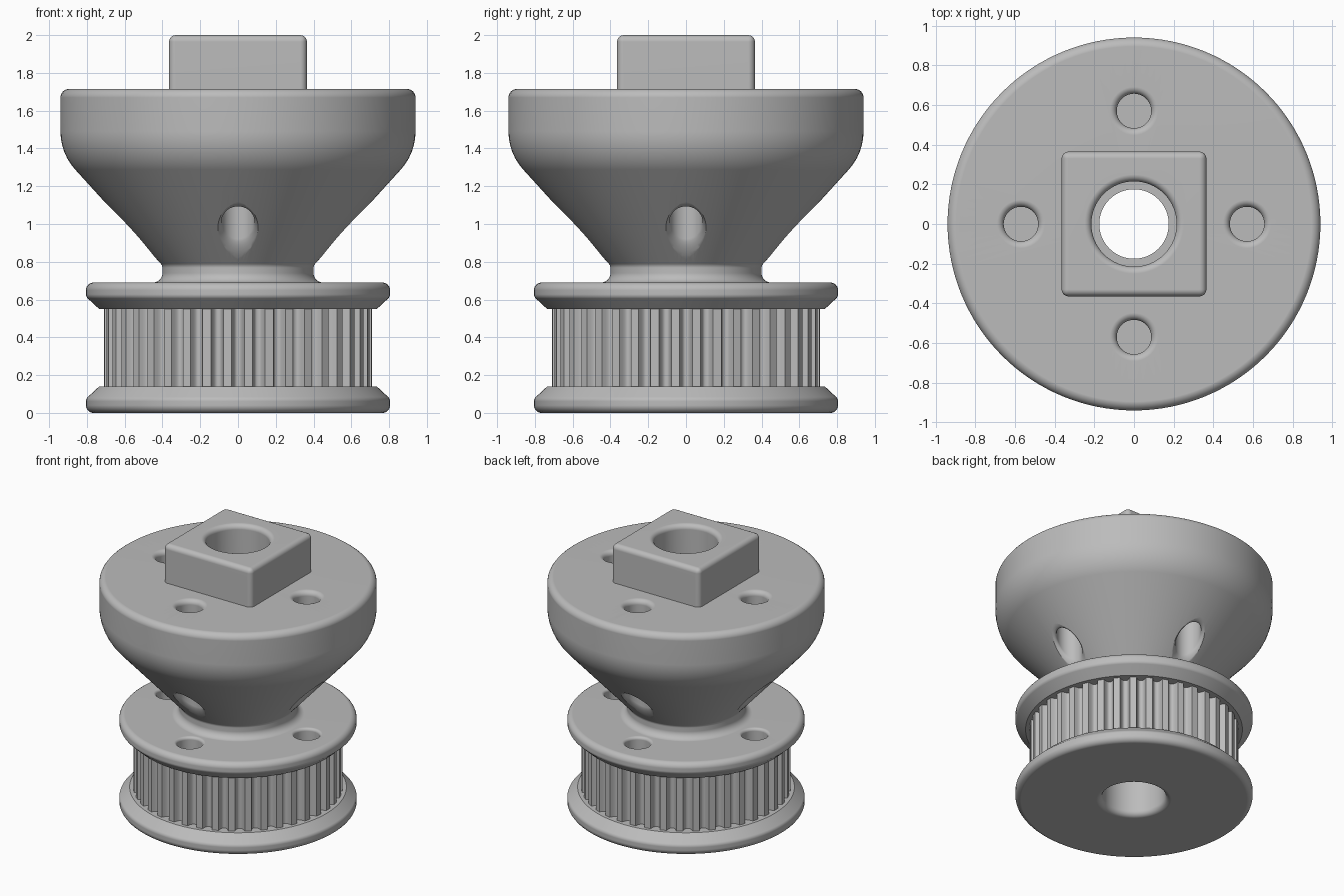
import bpy, bmesh, math
from mathutils import Vector

cube = bpy.data.objects.get("Cube")
if cube:
    bpy.data.objects.remove(cube, do_unlink=True)

grey = bpy.data.materials.new("plain_grey")
grey.use_nodes = True
COLOUR = (0.5, 0.5, 0.5, 1)
grey.diffuse_color = COLOUR
grey.node_tree.nodes["Principled BSDF"].inputs["Base Color"].default_value = COLOUR

HOLE_RADIUS, HOLE_OFFSET = 0.087, 0.57
NECK_R, NECK_Z, SLOPE = 0.40, 0.78, 1.1
TEETH = 40


def finish(name, bm):
    bmesh.ops.recalc_face_normals(bm, faces=bm.faces)
    mesh = bpy.data.meshes.new(name)
    bm.to_mesh(mesh)
    bm.free()
    mesh.materials.append(grey)
    obj = bpy.data.objects.new(name, mesh)
    bpy.context.collection.objects.link(obj)
    return obj


def loft(name, rings, sides=128, centre=0, turn=0):
    """Stack circles (radius, height, tilt) into a solid."""
    bm = bmesh.new()
    loops = []
    for r, z, *tilt in rings:
        loop = []
        for i in range(sides):
            a = math.tau * i / sides
            x, y = r * math.cos(a), r * math.sin(a)
            h = z + (tilt[0] * x if tilt else 0)
            x += centre
            loop.append(bm.verts.new((x * math.cos(turn) - y * math.sin(turn),
                                      x * math.sin(turn) + y * math.cos(turn), h)))
        loops.append(loop)
    for low, high in zip(loops, loops[1:]):
        for i in range(sides):
            j = (i + 1) % sides
            bm.faces.new((low[i], low[j], high[j], high[i]))
    bm.faces.new(loops[0])
    bm.faces.new(loops[-1])
    return finish(name, bm)


def rounded(corners, steps=6):
    """Replace each (r, z, fillet) corner with an arc."""
    out = []
    for i, (r, z, fillet) in enumerate(corners):
        p = Vector((r, z))
        if not fillet:
            out.append((r, z))
            continue
        u = (Vector(corners[i - 1][:2]) - p).normalized()
        v = (Vector(corners[i + 1][:2]) - p).normalized()
        half = u.angle(v) / 2
        reach = fillet / math.tan(half)
        c = p + (u + v).normalized() * fillet / math.sin(half)
        a, b = p + u * reach - c, p + v * reach - c
        for k in range(steps + 1):
            blend = a * (1 - k / steps) + b * (k / steps)
            out.append(tuple(c + blend.normalized() * fillet))
    return out


def flare(r, size, z, side, tilt=0, steps=6):
    """Rounded mouth of a hole, from the surface inward."""
    ts = [math.pi / 2 * k / steps for k in range(steps + 1)]
    return [(r + size * (1 - math.sin(t)), z + side * size * (1 - math.cos(t)), tilt) for t in ts]


# Flanges, neck, cone and drum as one turned body
body = loft("turned_body", rounded([
    (0.3, 0, 0), (0.805, 0, 0.04), (0.805, 0.075, 0.03), (0.735, 0.14, 0),
    (0.60, 0.14, 0), (0.60, 0.55, 0), (0.735, 0.55, 0), (0.805, 0.615, 0.03),
    (0.805, 0.69, 0.04), (NECK_R, 0.69, 0.05), (NECK_R, NECK_Z, 0.03),
    (0.94, NECK_Z + SLOPE * (0.94 - NECK_R), 0.3), (0.94, 1.715, 0.045), (0.3, 1.715, 0)]))

# Toothed belt ring, with rounded grooves
bm = bmesh.new()
pitch = math.tau / TEETH
outline = []
for t in range(TEETH):
    for k in range(-5, 6):
        s = k / 5
        outline.append(((t + 0.3 * s) * pitch, 0.71 - 0.045 * (1 - abs(s) ** 3)))
rows = []
for z in (0.135, 0.555):
    for inner in (False, True):
        rows.append([bm.verts.new((math.cos(a) * (0.45 if inner else r),
                                   math.sin(a) * (0.45 if inner else r), z)) for a, r in outline])
low, low_in, high, high_in = rows
for a, b in ((low, high), (high, high_in), (high_in, low_in), (low_in, low)):
    for i in range(len(outline)):
        j = (i + 1) % len(outline)
        bm.faces.new((a[i], a[j], b[j], b[i]))
belt = finish("toothed_belt_ring", bm)

# Square drive boss
bm = bmesh.new()
bmesh.ops.create_cube(bm, size=1)
for v in bm.verts:
    v.co = (v.co.x * 0.73, v.co.y * 0.73, 1.81 + v.co.z * 0.38)
bmesh.ops.bevel(bm, geom=bm.edges[:], offset=0.035, segments=5, profile=0.5, affect='EDGES')
boss = finish("square_boss", bm)

# Cutters: stepped bore, then four blind holes and four holes through the cone
bore = loft("bore_cutter", [(0.255, -0.1)] + flare(0.215, 0.04, 0, 1) +
            [(0.215, 0.4), (0.175, 0.4), (0.175, 1.4), (0.215, 1.4)] +
            flare(0.215, 0.035, 2.0, -1)[::-1] + [(0.25, 2.1)], sides=64)
flange_cutters, cone_cutters = [], []
cone_z = NECK_Z + SLOPE * (HOLE_OFFSET - NECK_R)
R = HOLE_RADIUS
for q in range(4):
    spot = dict(sides=40, centre=HOLE_OFFSET, turn=q * math.pi / 2)
    flange_cutters.append(loft("flange_hole_cutter", [(R, 0.35)] +
                               flare(R, 0.02, 0.69, -1)[::-1] + [(R + 0.02, 0.72)], **spot))
    cone_cutters.append(loft("cone_hole_cutter", [(R + 0.05, cone_z - 0.06, SLOPE)] +
                             flare(R, 0.05, cone_z, 1, SLOPE) +
                             flare(R, 0.035, 1.715, -1)[::-1] + [(R + 0.035, 1.76)], **spot))


def cut(obj, cutters):
    bpy.context.view_layer.objects.active = obj
    for c in cutters:
        mod = obj.modifiers.new("cut", 'BOOLEAN')
        mod.operation, mod.solver, mod.object = 'DIFFERENCE', 'EXACT', c
        bpy.ops.object.modifier_apply(modifier=mod.name)


cut(body, [bore] + flange_cutters + cone_cutters)
cut(belt, flange_cutters)
cut(boss, [bore])
for c in [bore] + flange_cutters + cone_cutters:
    bpy.data.objects.remove(c, do_unlink=True)

# Smooth shading with crisp edges
for obj in (body, belt, boss):
    bpy.ops.object.select_all(action='DESELECT')
    obj.select_set(True)
    bpy.context.view_layer.objects.active = obj
    bpy.ops.object.shade_smooth_by_angle(angle=math.radians(32))
    mod = obj.modifiers.new("even_normals", 'WEIGHTED_NORMAL')
    mod.keep_sharp = True
